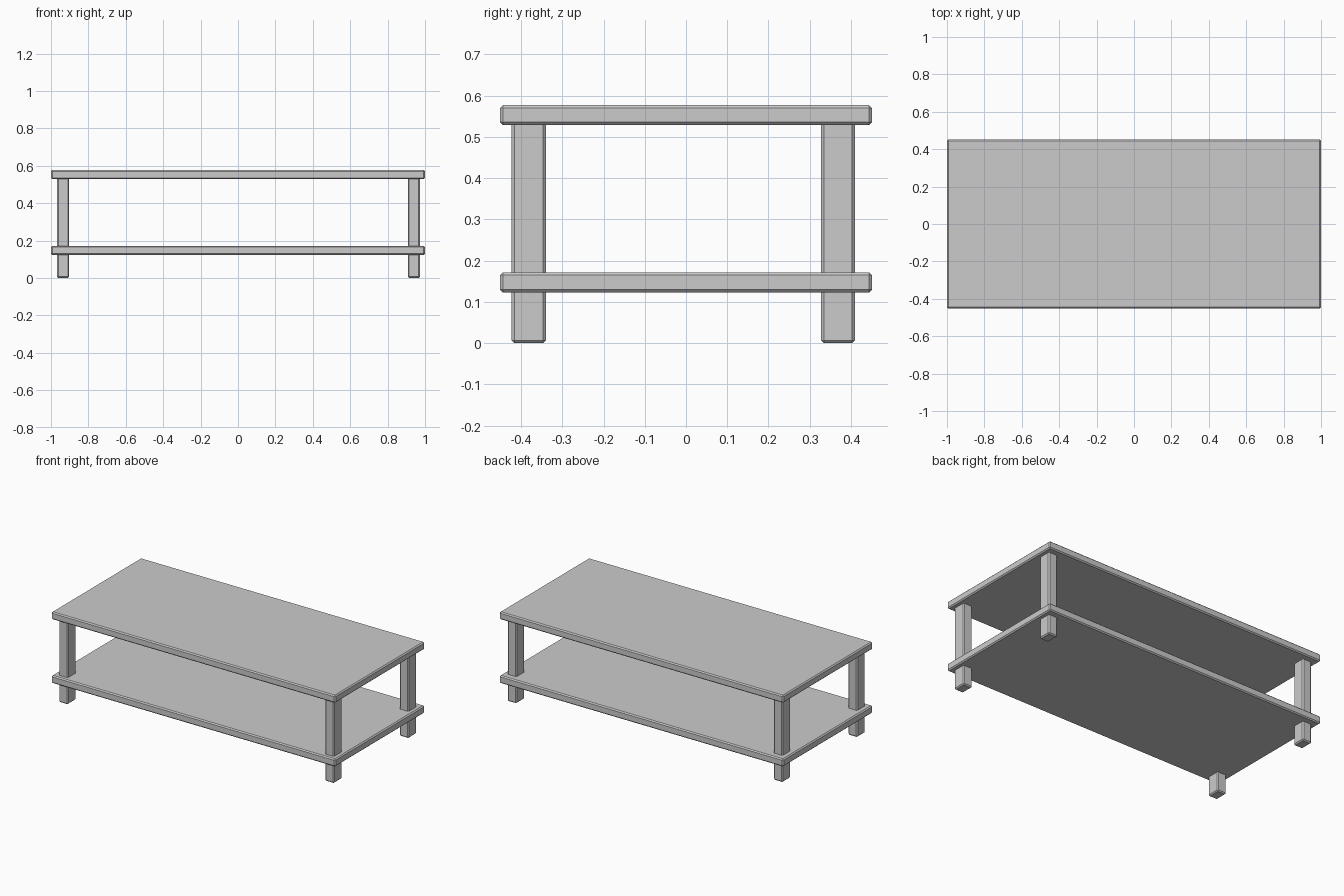
import bpy

if "Cube" in bpy.data.objects:
    bpy.data.objects.remove(bpy.data.objects["Cube"])


def chamfered_box(name, x, y, z, width=0.007):
    """Box spanning the given (min, max) ranges with a flat one-step chamfer."""
    spans = (x, y, z)
    bpy.ops.mesh.primitive_cube_add(size=1)
    ob = bpy.context.object
    ob.name = name
    for v in ob.data.vertices:
        v.co = [lo + (c + 0.5) * (hi - lo) for c, (lo, hi) in zip(v.co, spans)]
    bevel = ob.modifiers.new("chamfer", 'BEVEL')
    bevel.width = width
    bevel.segments = 1
    return ob


# Table top and lower shelf
for name, z in (("table_top", (0.529, 0.577)), ("lower_shelf", (0.123, 0.172))):
    chamfered_box(name, (-1.0, 1.0), (-0.451, 0.451), z)

# Four legs, running from the floor through the shelf to the top
for side, x in (("left", (-0.967, -0.903)), ("right", (0.908, 0.972))):
    for end, y in (("front", (-0.423, -0.340)), ("back", (0.327, 0.410))):
        chamfered_box(f"{end}_{side}_leg", x, y, (0.0, 0.54))
